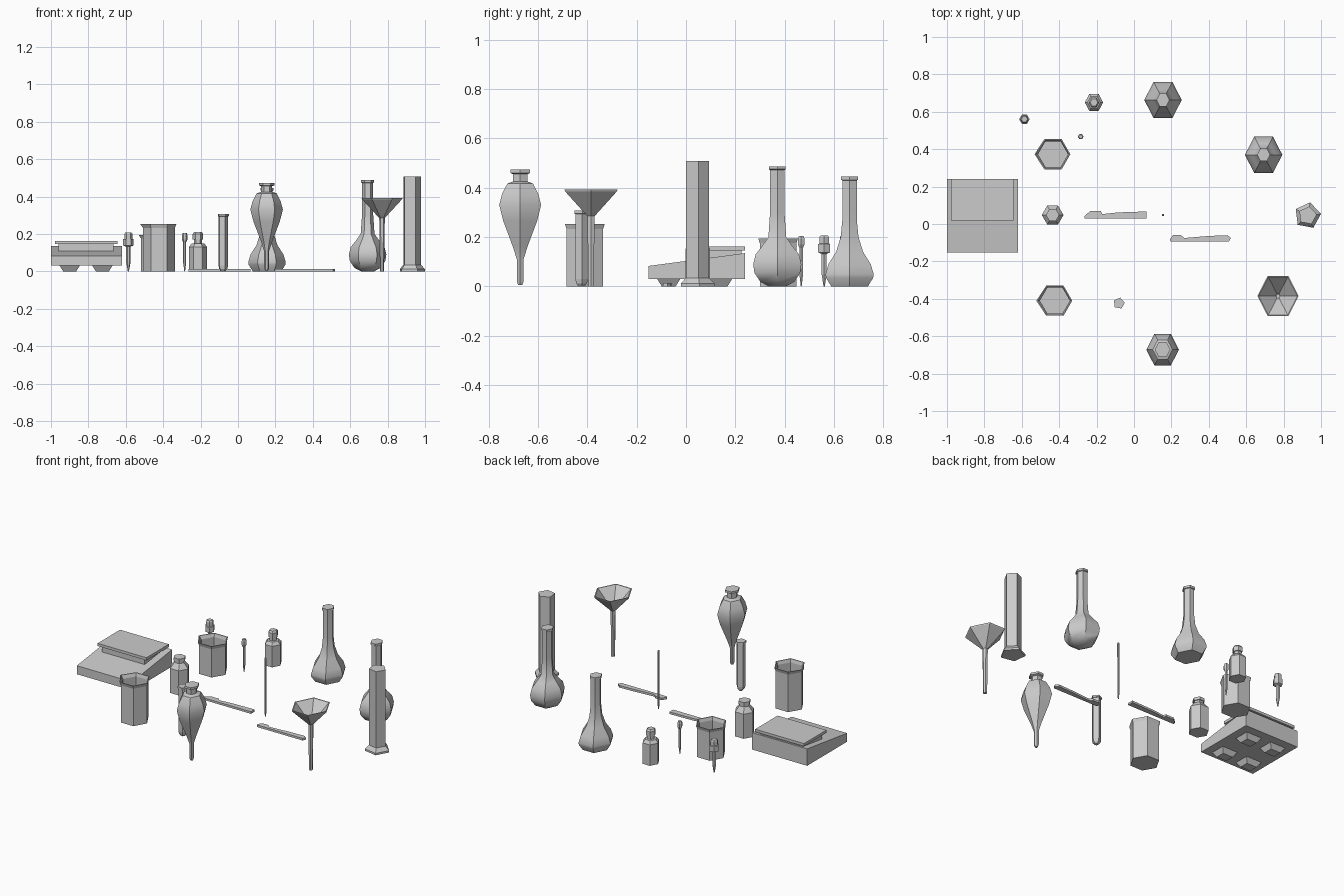
import bpy, bmesh
from math import cos, sin, radians, pi
from mathutils import Vector


def finish(name, bm):
    bmesh.ops.recalc_face_normals(bm, faces=bm.faces)
    me = bpy.data.meshes.new(name)
    bm.to_mesh(me)
    bm.free()
    ob = bpy.data.objects.new(name, me)
    bpy.context.collection.objects.link(ob)
    return ob


def lathe(name, x, y, profile, n=6, rot=0, sy=1.0, spout=None, smooth=False):
    """Revolve (radius, z) points in n sides; both ends are capped.
    spout = (profile indices, outward push) moves the -x corner."""
    bm = bmesh.new()
    rings = []
    for i, (r, z) in enumerate(profile):
        ring = []
        for k in range(n):
            a = radians(rot) + 2 * pi * k / n
            push = spout[1] if spout and i in spout[0] and k == n // 2 else 0
            ring.append(bm.verts.new((x + (r + push) * cos(a), y + (r + push) * sin(a) * sy, z)))
        rings.append(ring)
    for lo, hi in zip(rings, rings[1:]):
        for k in range(n):
            j = (k + 1) % n
            bm.faces.new((lo[k], lo[j], hi[j], hi[k]))
    bm.faces.new(rings[0][::-1])
    bm.faces.new(rings[-1])
    ob = finish(name, bm)
    if smooth:
        bpy.ops.object.select_all(action='DESELECT')
        bpy.context.view_layer.objects.active = ob
        ob.select_set(True)
        bpy.ops.object.shade_smooth_by_angle(angle=radians(40))
    return ob


def prism(name, pts, offset):
    bm = bmesh.new()
    f = bm.faces.new([bm.verts.new(p) for p in pts])
    new = bmesh.ops.extrude_face_region(bm, geom=[f])["geom"]
    bmesh.ops.translate(bm, vec=Vector(offset),
                        verts=[v for v in new if isinstance(v, bmesh.types.BMVert)])
    # the start face is kept by the extrusion and closes the prism
    if len([g for g in bm.faces if len(g.verts) == len(pts)]) < 2:
        bmesh.ops.holes_fill(bm, edges=bm.edges)
    return finish(name, bm)


def slab(name, x0, x1, y0, y1, z0, z1, inset=0.0):
    """Box whose bottom is narrower by inset."""
    bm = bmesh.new()
    bmesh.ops.create_cube(bm, size=1)
    for v in bm.verts:
        i = inset if v.co.z < 0 else 0
        v.co = (x0 + i if v.co.x < 0 else x1 - i,
                y0 + i if v.co.y < 0 else y1 - i,
                z0 if v.co.z < 0 else z1)
    return finish(name, bm)


# Balance: wedge body, neck, pan and four feet
prism("balance_body", [(-1, y, z) for y, z in
      [(-0.152, 0.03), (0.24, 0.03), (0.24, 0.135), (-0.152, 0.083)]], (0.38, 0, 0))
slab("balance_neck", -0.96, -0.665, 0.035, 0.225, 0.09, 0.147)
slab("balance_pan", -0.978, -0.643, 0.02, 0.24, 0.145, 0.162)
for fx in (-0.9, -0.725):
    for fy in (-0.07, 0.14):
        slab("balance_foot", fx - 0.055, fx + 0.055, fy - 0.048, fy + 0.048, 0, 0.032, 0.02)

# Beakers: thin walls, flared rim and pouring lip
for name, x, y, h in (("short_beaker", -0.433, 0.373, 0.195), ("tall_beaker", -0.423, -0.41, 0.252)):
    lathe(name, x, y, [(0.0855, 0), (0.0855, h - 0.02), (0.093, h), (0.087, h),
                       (0.08, h - 0.02), (0.08, 0.01)], spout=((2, 3), 0.006))

# Flasks: round bulb and long neck
lathe("flat_bottom_flask", 0.155, 0.663, [
    (0.076, 0), (0.098, 0.035), (0.1, 0.05), (0.088, 0.09), (0.056, 0.14), (0.037, 0.2),
    (0.03, 0.27), (0.03, 0.43), (0.035, 0.432), (0.035, 0.446)], sy=1.126, smooth=True)
lathe("round_bottom_flask", 0.693, 0.37, [
    (0.035, 0), (0.07, 0.018), (0.095, 0.055), (0.1, 0.09), (0.09, 0.13), (0.062, 0.165),
    (0.037, 0.2), (0.03, 0.3), (0.03, 0.472), (0.035, 0.475), (0.035, 0.487)],
    sy=1.126, smooth=True)

# Separating funnel: pear-shaped bulb, stem and stopper
lathe("separating_funnel", 0.153, -0.672, [
    (0.008, 0.005), (0.014, 0.02), (0.014, 0.11), (0.03, 0.16), (0.07, 0.265), (0.087, 0.33),
    (0.075, 0.375), (0.053, 0.417), (0.03, 0.425), (0.03, 0.455), (0.041, 0.46), (0.041, 0.473)],
    sy=1.13, smooth=True)

# Filter funnel: open cone on a stem
lathe("filter_funnel", 0.77, -0.385, [
    (0.011, 0), (0.015, 0.285), (0.107, 0.385), (0.11, 0.392), (0.104, 0.392),
    (0.011, 0.292), (0.009, 0.02)], sy=0.98 / 0.866)

# Measuring cylinder: pentagonal column on a flared foot
lathe("measuring_cylinder", 0.928, 0.045, [
    (0.072, 0), (0.072, 0.012), (0.055, 0.03), (0.05, 0.035), (0.05, 0.508)], n=5, rot=7)

# Test tube
lathe("test_tube", -0.08, -0.424, [
    (0.012, 0), (0.023, 0.012), (0.027, 0.03), (0.027, 0.293), (0.031, 0.295), (0.031, 0.307)],
    n=5, rot=7)

# Bottles
lathe("reagent_bottle", -0.435, 0.048, [
    (0.058, 0), (0.058, 0.152), (0.035, 0.18), (0.03, 0.183), (0.03, 0.195),
    (0.036, 0.196), (0.036, 0.214)])
lathe("dropper_bottle", -0.214, 0.65, [
    (0.049, 0), (0.049, 0.13), (0.034, 0.148), (0.022, 0.15), (0.022, 0.17), (0.028, 0.171),
    (0.028, 0.2), (0.02, 0.21)], sy=1.08)

# Droppers: pointed stem, collar and bulb
lathe("capped_dropper", -0.586, 0.56, [
    (0.003, 0), (0.012, 0.05), (0.012, 0.132), (0.028, 0.138), (0.028, 0.172), (0.022, 0.174),
    (0.022, 0.2), (0.017, 0.207)])
lathe("small_dropper", -0.285, 0.467, [
    (0.002, 0), (0.008, 0.045), (0.008, 0.155), (0.015, 0.17), (0.015, 0.193), (0.011, 0.204)])

# Thermometer rod
lathe("thermometer", 0.155, 0.048, [(0.003, 0), (0.006, 0.03), (0.007, 0.36), (0.004, 0.365)])

# Flat spatulas lying on the table
for name, outline in (
    ("long_spatula", [(-0.264, 0.03), (0.068, 0.03), (0.068, 0.067), (-0.085, 0.062),
                      (-0.17, 0.053), (-0.178, 0.069), (-0.235, 0.069), (-0.264, 0.042)]),
    ("short_spatula", [(0.195, -0.094), (0.508, -0.094), (0.518, -0.075), (0.5, -0.06),
                       (0.4, -0.064), (0.268, -0.075), (0.25, -0.058), (0.21, -0.058), (0.192, -0.082)])):
    prism(name, [(x, y, 0) for x, y in outline], (0, 0, 0.013))
